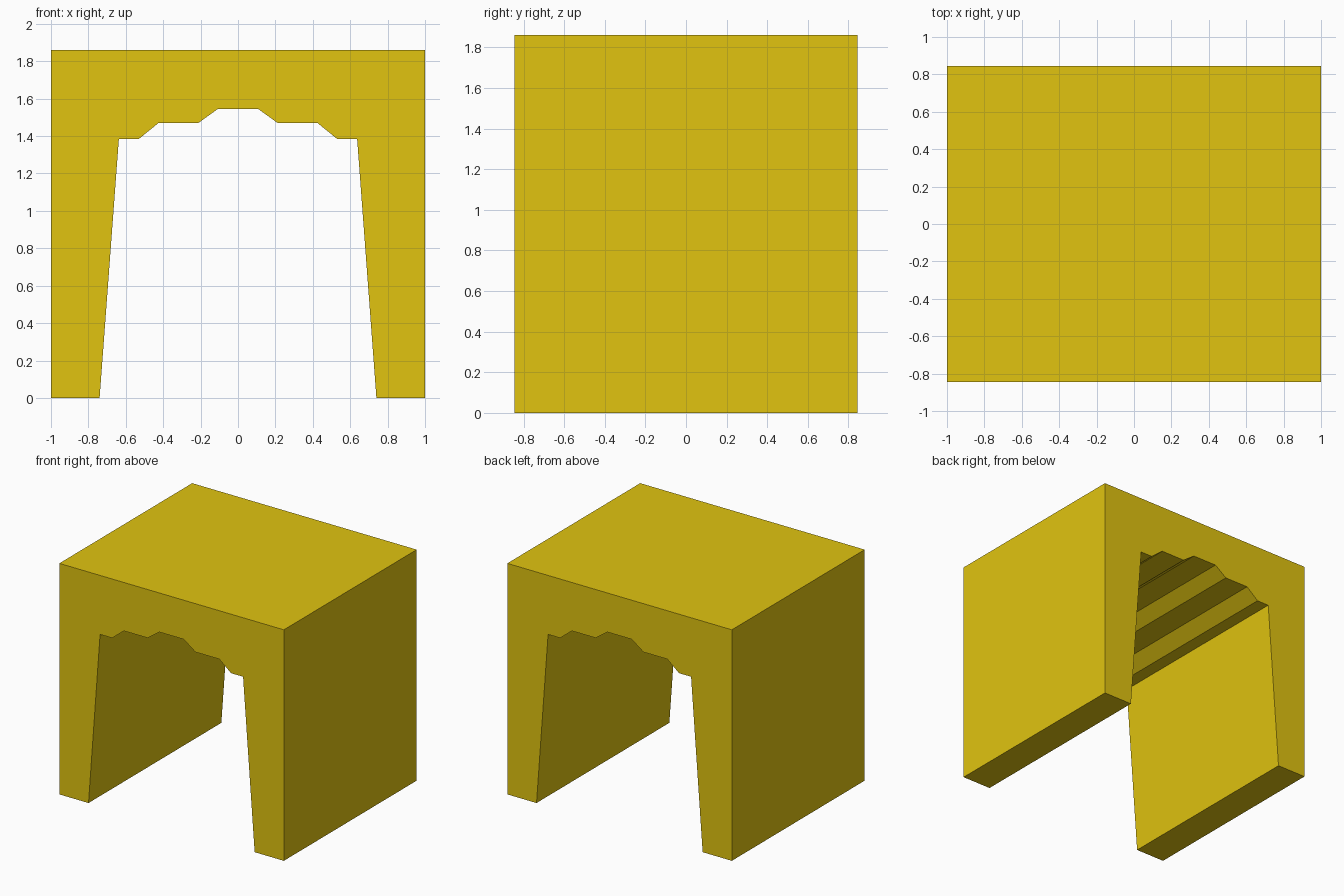
import bpy, bmesh

if "Cube" in bpy.data.objects:
    bpy.data.objects.remove(bpy.data.objects["Cube"])

HALF_DEPTH = 0.845
HEIGHT = 1.86

# Right half of the front outline, from the outer top corner to the crown
half = [(1.0, HEIGHT), (1.0, 0.0), (0.74, 0.0), (0.637, 1.385), (0.53, 1.385),
        (0.425, 1.47), (0.212, 1.47), (0.108, 1.545)]
outline = half + [(-x, z) for x, z in reversed(half)]

# Stepped archway: outline extruded front to back
bm = bmesh.new()
face = bm.faces.new([bm.verts.new((x, -HALF_DEPTH, z)) for x, z in outline])
ext = bmesh.ops.extrude_face_region(bm, geom=[face], use_keep_orig=True)
moved = [g for g in ext["geom"] if isinstance(g, bmesh.types.BMVert)]
bmesh.ops.translate(bm, verts=moved, vec=(0, 2 * HALF_DEPTH, 0))
bmesh.ops.recalc_face_normals(bm, faces=bm.faces)

mesh = bpy.data.meshes.new("stepped_archway")
bm.to_mesh(mesh)
bm.free()
archway = bpy.data.objects.new("stepped_archway", mesh)
bpy.context.collection.objects.link(archway)

# Yellow paint
yellow = bpy.data.materials.new("yellow")
yellow.diffuse_color = (0.75, 0.55, 0.005, 1)
yellow.use_nodes = True
yellow.node_tree.nodes["Principled BSDF"].inputs["Base Color"].default_value = yellow.diffuse_color
mesh.materials.append(yellow)
